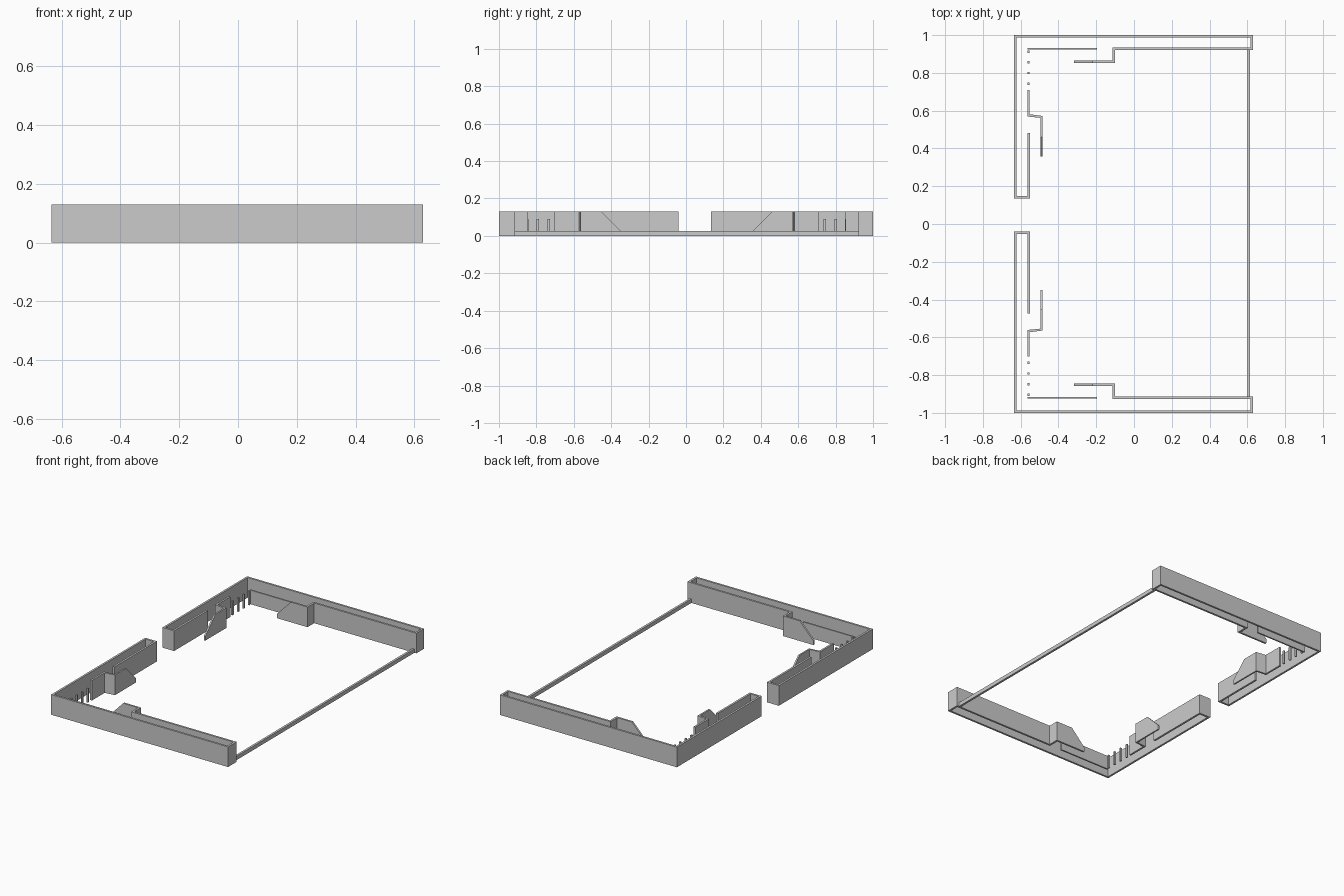
import bpy, bmesh

if "Cube" in bpy.data.objects:
    bpy.data.objects.remove(bpy.data.objects["Cube"])

H = 0.13      # full wall height
T = 0.013     # wall thickness
LOW = 0.09    # height of teeth and low wall


def prism(name, pts, direction):
    """Extrude a closed 3D outline along a direction."""
    bm = bmesh.new()
    face = bm.faces.new([bm.verts.new(p) for p in pts])
    res = bmesh.ops.extrude_face_region(bm, geom=[face])
    verts = [g for g in res["geom"] if isinstance(g, bmesh.types.BMVert)]
    bmesh.ops.translate(bm, verts=verts, vec=direction)
    bmesh.ops.recalc_face_normals(bm, faces=bm.faces)
    me = bpy.data.meshes.new(name)
    bm.to_mesh(me)
    bm.free()
    ob = bpy.data.objects.new(name, me)
    bpy.context.collection.objects.link(ob)
    return ob


def plan(name, pts, s, h=H):
    """Vertical wall from a floor outline, mirrored in y by s."""
    return prism(name, [(x, s * y, 0) for x, y in pts], (0, 0, h))


def box(name, x0, x1, y0, y1, s, h=H):
    return plan(name, [(x0, y0), (x1, y0), (x1, y1), (x0, y1)], s, h)


for s, side, gap, off in ((1, "back", 0.135, 0.0), (-1, "front", 0.04, -0.008)):
    # outer channel wall: end cap, long side, left side, gap cap, inner left wall
    xl, xr, yi = -0.635, 0.629, 0.921 + off
    plan(side + "_channel_wall", [
        (-0.101, yi), (xr, yi), (xr, 1), (xl, 1), (xl, gap), (-0.551, gap),
        (-0.551, 0.481 + off), (-0.564, 0.481 + off), (-0.564, gap + T),
        (xl + T, gap + T), (xl + T, 1 - T), (xr - T, 1 - T), (xr - T, yi + T),
        (-0.101 - T, yi + T), (-0.101 - T, 0.865 + off), (-0.101, 0.865 + off)], s)

    # ramp flap beside the long side
    y0 = s * (0.853 + off)
    prism(side + "_long_flap",
          [(x, y0, z) for x, z in ((-0.101, 0), (-0.101, H), (-0.22, H),
                                   (-0.318, 0.028), (-0.318, 0))], (0, s * 0.012, 0))

    # short jogged wall and its ramp flap on the left side
    plan(side + "_jog_wall", [
        (-0.564, 0.71 + off), (-0.564, 0.569 + off), (-0.495, 0.562 + off),
        (-0.484, 0.562 + off), (-0.484, 0.572 + off), (-0.552, 0.581 + off),
        (-0.552, 0.71 + off)], s)
    prism(side + "_left_flap",
          [(-0.494, s * (y + off), z) for y, z in ((0.568, 0), (0.568, H), (0.46, H),
                                                   (0.358, 0.028), (0.358, 0))],
          (0.01, 0, 0))

    # low wall near the corner
    box(side + "_low_wall", -0.564, -0.195, 0.923 + off, 0.933 + off, s, LOW)

    # comb teeth
    for i, y in enumerate((0.742, 0.8, 0.856, 0.912)):
        box(f"{side}_tooth_{i + 1}", -0.564, -0.554, y - 0.006 + off, y + 0.006 + off, s, LOW)

# low tie bar on the right
box("tie_bar", 0.601, 0.615, -0.914, 0.922, 1, 0.025)
